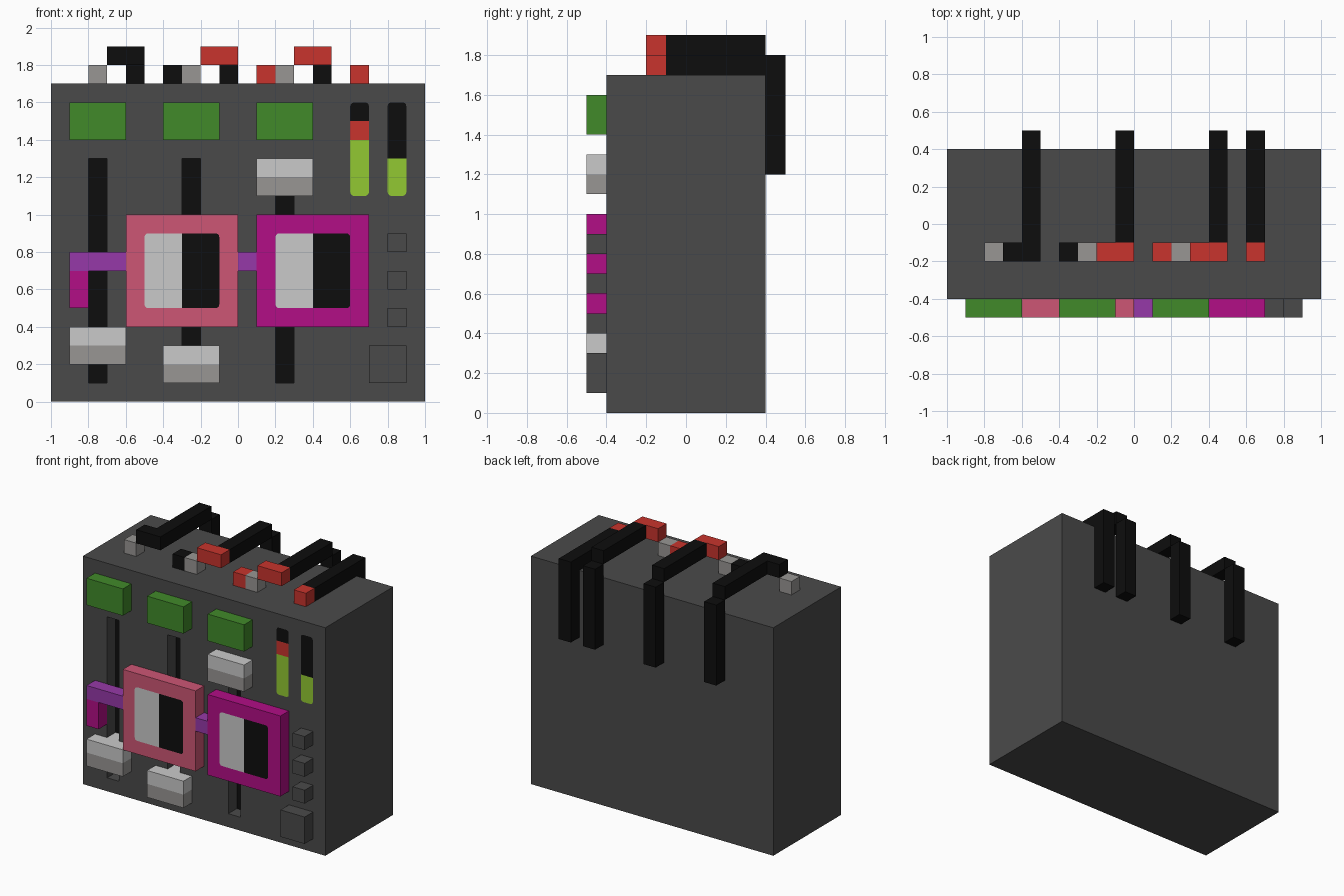
import bpy, bmesh, math
from mathutils import Vector

if "Cube" in bpy.data.objects:
    bpy.data.objects.remove(bpy.data.objects["Cube"])


def material(name, rgb):
    lin = [(c / 255 / 12.92) if c < 11 else ((c / 255 + 0.055) / 1.055) ** 2.4 for c in rgb]
    m = bpy.data.materials.new(name)
    m.diffuse_color = (*lin, 1)
    m.use_nodes = True
    m.node_tree.nodes["Principled BSDF"].inputs["Base Color"].default_value = m.diffuse_color
    return m


BODY = material("dark_grey", (74, 74, 74))
BLACK = material("black", (13, 13, 13))
GREEN = material("green", (65, 138, 42))
PINK = material("pink", (205, 86, 117))
MAGENTA = material("magenta", (178, 14, 134))
PURPLE = material("purple", (150, 57, 168))
LIME = material("lime", (146, 200, 50))
RED = material("red", (200, 52, 45))
LIGHT = material("light_grey", (202, 202, 202))
GREY = material("mid_grey", (152, 150, 148))


def finish(name, bm, mats, axis=2, cuts=()):
    """Cut across an axis and give each band the next material."""
    for c in cuts:
        co, no = Vector(), Vector()
        co[axis], no[axis] = c, 1
        geom = bm.verts[:] + bm.edges[:] + bm.faces[:]
        bmesh.ops.bisect_plane(bm, geom=geom, plane_co=co, plane_no=no)
    for f in bm.faces:
        f.material_index = sum(f.calc_center_median()[axis] > c for c in cuts)
    mesh = bpy.data.meshes.new(name)
    bm.to_mesh(mesh)
    bm.free()
    for m in mats:
        mesh.materials.append(m)
    ob = bpy.data.objects.new(name, mesh)
    bpy.context.collection.objects.link(ob)
    return ob


def box(name, x, y, z, mats, cuts=()):
    bm = bmesh.new()
    bmesh.ops.create_cube(bm, size=1)
    for v in bm.verts:
        for i, (a, b) in enumerate((x, y, z)):
            v.co[i] = a if v.co[i] < 0 else b
    return finish(name, bm, mats, 2, cuts)


def plate(name, x, z, y, mats, axis, cuts, r=0.02):
    """Thin rounded panel facing the front."""
    bm = bmesh.new()
    pts = []
    corners = ((x[1] - r, z[1] - r), (x[0] + r, z[1] - r),
               (x[0] + r, z[0] + r), (x[1] - r, z[0] + r))
    for q, (cx, cz) in enumerate(corners):
        for k in range(4):
            a = math.radians(q * 90 + k * 30)
            pts.append(bm.verts.new((cx + r * math.cos(a), y, cz + r * math.sin(a))))
    f = bm.faces.new(pts)
    f.normal_update()
    if f.normal.y > 0:
        f.normal_flip()
    return finish(name, bm, mats, axis, cuts)


FRONT = (-0.5, -0.4)   # depth of raised controls
PLUG = (-0.2, -0.1)    # depth of the plugs on top
LOW, HIGH = (1.7, 1.8), (1.8, 1.9)

# Cabinet with three recessed slider slots
body = box("cabinet", (-1, 1), (-0.4, 0.4), (0, 1.7), [BODY, BLACK])
for x in (-0.8, -0.3, 0.2):
    cutter = box("slot_cutter", (x, x + 0.1), (-0.6, -0.3), (0.1, 1.3), [BODY])
    cutter.hide_render = True
    mod = body.modifiers.new("slot", "BOOLEAN")
    mod.object, mod.operation, mod.solver = cutter, "DIFFERENCE", "EXACT"
    bpy.context.view_layer.objects.active = body
    bpy.ops.object.modifier_apply(modifier=mod.name)
    bpy.data.objects.remove(cutter)
for p in body.data.polygons:
    p.material_index = int(abs(p.center.y + 0.3) < 0.01 and abs(p.normal.y) > 0.9)

# Slider knobs with stems reaching into the slots
for x, z in ((-0.9, 0.2), (-0.4, 0.1), (0.1, 1.1)):
    two = [GREY, LIGHT]
    box("slider_knob", (x, x + 0.3), FRONT, (z, z + 0.2), two, [z + 0.1])
    box("slider_stem", (x + 0.1, x + 0.2), (-0.4, -0.3), (z, z + 0.2), two, [z + 0.1])

# Green buttons
for x in (-0.9, -0.4, 0.1):
    box("green_button", (x, x + 0.3), FRONT, (1.4, 1.6), [GREEN])

# Framed displays
for x, m in ((-0.6, PINK), (0.1, MAGENTA)):
    box("display_frame", (x, x + 0.6), FRONT, (0.4, 1.0), [m])
    plate("display_window", (x + 0.1, x + 0.5), (0.5, 0.9), -0.503, [LIGHT, BLACK], 0, [x + 0.3])

# Connecting strip between the displays
for x0, x1 in ((-0.9, -0.6), (0, 0.1)):
    box("purple_strip", (x0, x1), FRONT, (0.7, 0.8), [PURPLE])
box("strip_end", (-0.9, -0.8), FRONT, (0.5, 0.7), [MAGENTA])

# Level meters
plate("level_meter_left", (0.6, 0.7), (1.1, 1.6), -0.403, [LIME, RED, BLACK], 2, [1.4, 1.5])
plate("level_meter_right", (0.8, 0.9), (1.1, 1.6), -0.403, [LIME, BLACK], 2, [1.3])

# Small grey buttons
for z in (0.4, 0.6, 0.8):
    box("small_button", (0.8, 0.9), FRONT, (z, z + 0.1), [BODY])
box("large_button", (0.7, 0.9), FRONT, (0.1, 0.3), [BODY])

# Plugs on top
for x0, x1, z, m in ((-0.8, -0.7, LOW, GREY), (-0.7, -0.5, HIGH, BLACK),
                     (-0.4, -0.3, LOW, BLACK), (-0.3, -0.2, LOW, GREY),
                     (-0.2, 0.0, HIGH, RED), (0.1, 0.2, LOW, RED),
                     (0.2, 0.3, LOW, GREY), (0.3, 0.5, HIGH, RED),
                     (0.6, 0.7, LOW, RED)):
    box("plug", (x0, x1), PLUG, z, [m])

# Cables running back over the top and down behind
for x, z in ((-0.6, HIGH), (-0.1, HIGH), (0.4, HIGH), (0.6, LOW)):
    box("cable_run", (x, x + 0.1), (-0.1, 0.4), z, [BLACK])
    box("cable_drop", (x, x + 0.1), (0.4, 0.5), (1.2, 1.8), [BLACK])
